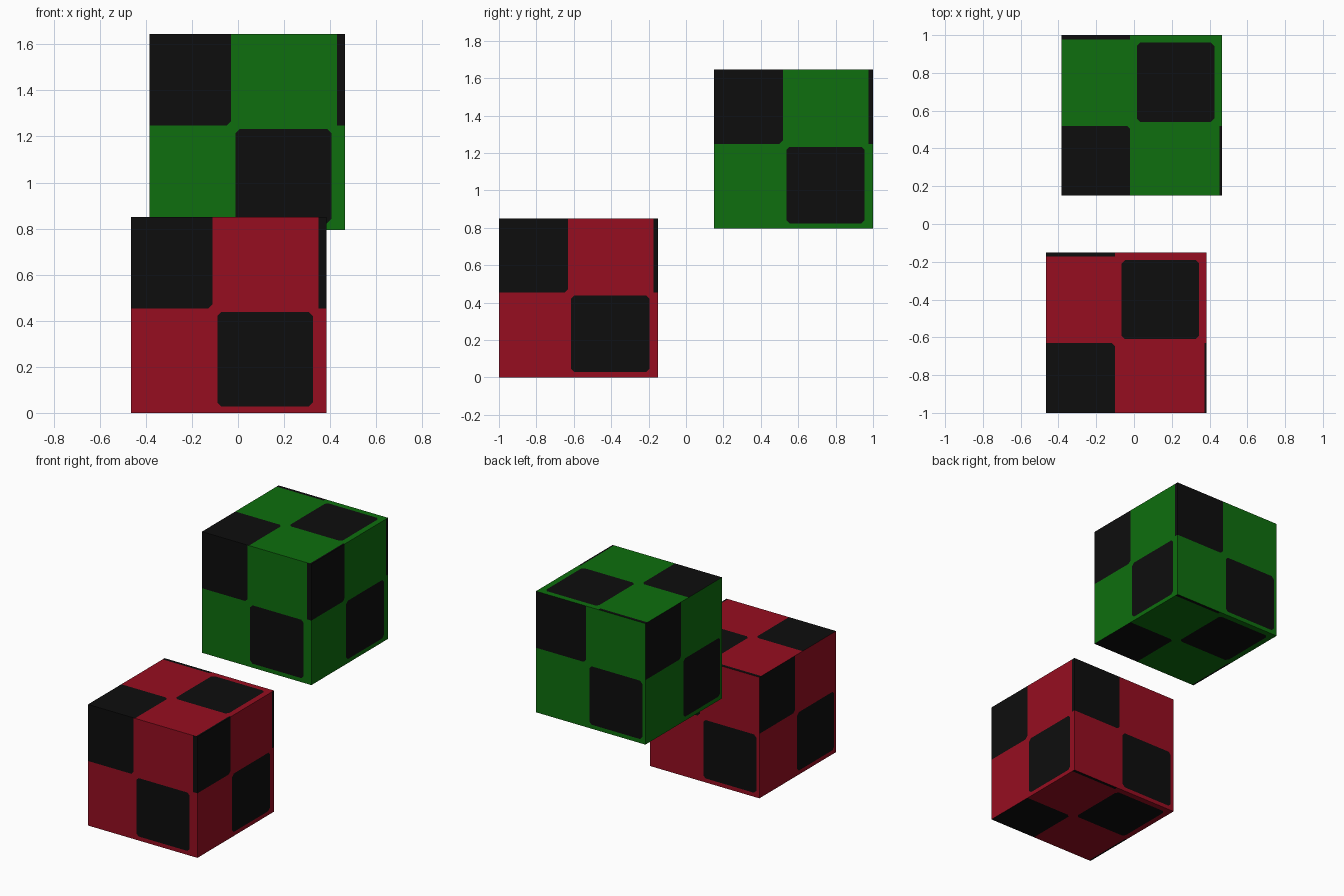
import bpy, bmesh
from mathutils import Vector

if "Cube" in bpy.data.objects:
    bpy.data.objects.remove(bpy.data.objects["Cube"])

S = 0.85      # cube edge
R = 0.018     # clipped corner of the black patches


def material(name, rgb):
    m = bpy.data.materials.new(name)
    m.diffuse_color = (*rgb, 1)
    m.use_nodes = True
    m.node_tree.nodes["Principled BSDF"].inputs["Base Color"].default_value = m.diffuse_color
    return m


black = material("black", (0.004, 0.004, 0.004))
red = material("red", (0.305, 0.0042, 0.0145))
green = material("green", (0.0044, 0.157, 0.0044))

X, Y, Z = Vector((1, 0, 0)), Vector((0, 1, 0)), Vector((0, 0, 1))


# black patches as (u0, u1, v0, v1) on one face
def side(a, b, c, d=None):
    rects = [(0, a, 0.453, S), (b, c, 0.028, 0.438)]
    if d:
        rects.append((d, S, 0.453, S))
    return rects


cap = [(0, 0.365, 0, 0.37), (0.40, 0.81, 0.39, 0.81),
       (0, 0.365, 0.828, S), (0.838, S, 0, 0.37)]

# origin, u axis, v axis, patches for each face
FACES = [
    (Vector((0, 0, 0)), X, Z, side(0.354, 0.375, 0.79, 0.815)),    # front
    (Vector((S, 0, 0)), Y, Z, side(0.368, 0.386, 0.805, 0.825)),   # right
    (Vector((S, S, 0)), -X, Z, side(0.388, 0.414, 0.826)),         # back
    (Vector((0, S, 0)), -Y, Z, side(0.395, 0.42, 0.83)),           # left
    (Vector((0, 0, S)), X, Y, cap),                                # top
    (Vector((S, 0, 0)), -X, Y, cap),                               # bottom
]


def cuts(rects, i):
    """Grid lines through every patch edge, plus lines for the clipped corners."""
    vals = {0, S}
    for r in rects:
        lo, hi = r[i], r[i + 1]
        vals |= {lo, hi}
        if hi - lo > 0.1:
            if lo > 0:
                vals.add(round(lo + R, 5))
            if hi < S:
                vals.add(round(hi - R, 5))
    return sorted(vals)


def clipped_corner(quad, r):
    """Index of the quad vertex lying on a free corner of the patch."""
    if min(r[1] - r[0], r[3] - r[2]) < 0.1:
        return None
    for k, (u, v) in enumerate(quad):
        if u in r[:2] and v in r[2:] and 0 < u < S and 0 < v < S:
            return k
    return None


def checker_cube(name, corner, colour):
    bm = bmesh.new()

    def add(o, U, V, pts, mat):
        f = bm.faces.new([bm.verts.new(o + U * u + V * v) for u, v in pts])
        f.material_index = mat

    for o, U, V, rects in FACES:
        us, vs = cuts(rects, 0), cuts(rects, 2)
        for u0, u1 in zip(us, us[1:]):
            for v0, v1 in zip(vs, vs[1:]):
                quad = [(u0, v0), (u1, v0), (u1, v1), (u0, v1)]
                cu, cv = (u0 + u1) / 2, (v0 + v1) / 2
                hit = next((r for r in rects
                            if r[0] < cu < r[1] and r[2] < cv < r[3]), None)
                k = clipped_corner(quad, hit) if hit else None
                if k is None:
                    add(o, U, V, quad, 1 if hit else 0)
                else:
                    q = quad[k:] + quad[:k]
                    add(o, U, V, [q[3], q[0], q[1]], 0)
                    add(o, U, V, [q[1], q[2], q[3]], 1)
    bmesh.ops.remove_doubles(bm, verts=bm.verts, dist=1e-5)
    me = bpy.data.meshes.new(name)
    bm.to_mesh(me)
    bm.free()
    me.materials.append(colour)
    me.materials.append(black)
    ob = bpy.data.objects.new(name, me)
    ob.location = corner
    bpy.context.collection.objects.link(ob)


# lower front cube and raised rear cube
checker_cube("red_checker_cube", (-0.465, -1.0, 0), red)
checker_cube("green_checker_cube", (-0.385, 0.15, 0.795), green)
